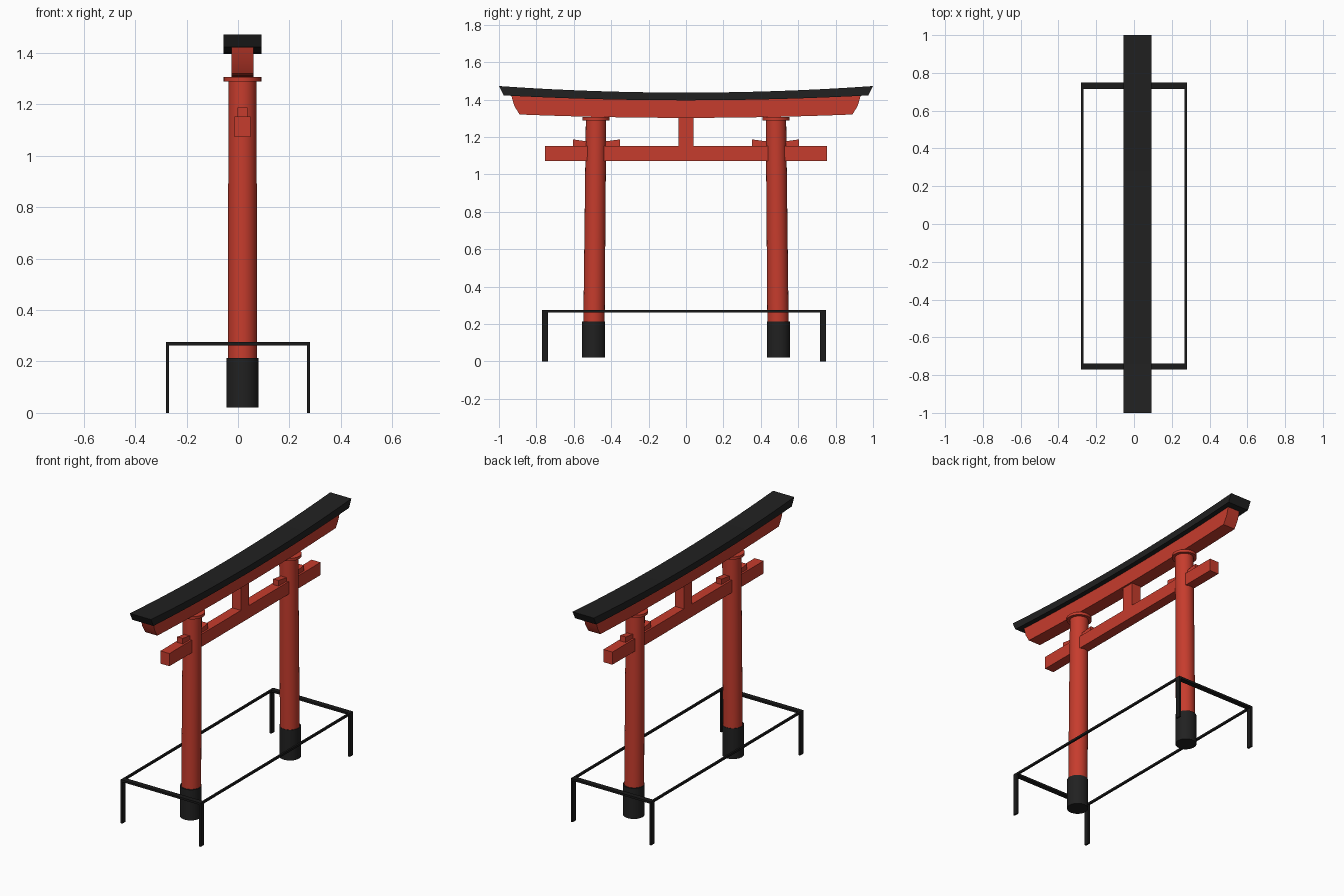
import bpy, bmesh, math
from mathutils import Vector

if "Cube" in bpy.data.objects:
    bpy.data.objects.remove(bpy.data.objects["Cube"])

CX = 0.0175  # the gate sits slightly off the frame's centre line


def material(name, rgb):
    m = bpy.data.materials.new(name)
    m.diffuse_color = (*rgb, 1)
    m.use_nodes = True
    m.node_tree.nodes["Principled BSDF"].inputs["Base Color"].default_value = m.diffuse_color
    return m


RED = material("vermilion_red", (0.565, 0.045, 0.026))
BLACK = material("soft_black", (0.0150, 0.0150, 0.0150))
IRON = material("iron_black", (0.010, 0.010, 0.010))


def finish(name, bm, mat, smooth=False):
    bmesh.ops.recalc_face_normals(bm, faces=bm.faces)
    me = bpy.data.meshes.new(name)
    bm.to_mesh(me)
    bm.free()
    me.materials.append(mat)
    ob = bpy.data.objects.new(name, me)
    bpy.context.collection.objects.link(ob)
    if smooth:
        bpy.ops.object.select_all(action='DESELECT')
        ob.select_set(True)
        bpy.context.view_layer.objects.active = ob
        bpy.ops.object.shade_smooth_by_angle(angle=math.radians(35))
    return ob


def plate(name, pts, x0, x1, mat, smooth=False):
    """Side profile of (y, z) points, extruded along x."""
    bm = bmesh.new()
    face = bm.faces.new([bm.verts.new((x0, y, z)) for y, z in pts])
    geo = bmesh.ops.extrude_face_region(bm, geom=[face])["geom"]
    verts = [v for v in geo if isinstance(v, bmesh.types.BMVert)]
    bmesh.ops.translate(bm, verts=verts, vec=(x1 - x0, 0, 0))
    return finish(name, bm, mat, smooth)


def box(name, x0, x1, y0, y1, z0, z1, mat):
    return plate(name, [(y0, z0), (y1, z0), (y1, z1), (y0, z1)], x0, x1, mat)


def column(name, y0, y1, z0, z1, r0, r1, mat):
    """Round column whose centre leans from y0 (bottom) to y1 (top)."""
    bm = bmesh.new()
    bmesh.ops.create_cone(bm, cap_ends=True, segments=40, radius1=r0, radius2=r1, depth=z1 - z0)
    for v in bm.verts:
        top = v.co.z > 0
        v.co += Vector((CX, y1 if top else y0, (z0 + z1) / 2))
    return finish(name, bm, mat, True)


def curve(half, z_mid, z_end, n=20):
    """Gently rising line of (y, z) points from -half to half."""
    ys = [half * (2 * i / n - 1) for i in range(n + 1)]
    return [(y, z_mid + (z_end - z_mid) * (y / half) ** 2) for y in ys]


# roof cap and the curved lintel below it
plate("roof_cap", curve(0.975, 1.396, 1.422) + curve(1.0, 1.437, 1.472)[::-1],
      -0.056, 0.092, BLACK, True)
plate("curved_lintel",
      curve(0.89, 1.302, 1.320) + [(0.918, 1.366)]
      + curve(0.935, 1.402, 1.424)[::-1] + [(-0.918, 1.366)],
      -0.025, 0.060, RED, True)

# tie beam and centre strut
box("tie_beam", -0.014, 0.049, -0.754, 0.754, 1.072, 1.152, RED)
box("centre_strut", -0.014, 0.049, -0.041, 0.041, 1.15, 1.31, RED)

# pillars with feet, collars and wedges
for side, s in (("left", -1), ("right", 1)):
    column(side + "_pillar", s * 0.492, s * 0.481, 0.19, 1.295, 0.057, 0.0545, RED)
    column(side + "_pillar_foot", s * 0.495, s * 0.495, 0.02, 0.213, 0.062, 0.062, BLACK)
    column(side + "_pillar_collar", s * 0.481, s * 0.481, 1.289, 1.306, 0.073, 0.073, RED)
    plate(side + "_wedge",
          [(s * y, z) for y, z in ((0.352, 1.15), (0.604, 1.15), (0.604, 1.187),
                                   (0.535, 1.177), (0.425, 1.177), (0.352, 1.187))],
          -0.002, 0.037, RED)

# thin guard frame: end hoops joined by long rails
YA, YB, W, T, H = -0.77, 0.748, 0.032, 0.012, 0.275
for end, y0 in (("front", YA), ("back", YB - W)):
    box(end + "_frame_bar", -0.28, 0.28, y0, y0 + W, H - 0.013, H, IRON)
    for side, x0 in (("left", -0.28), ("right", 0.28 - T)):
        box(f"{end}_{side}_frame_leg", x0, x0 + T, y0, y0 + W, 0, H - 0.013, IRON)
for side, x0 in (("left", -0.28), ("right", 0.28 - T)):
    box(side + "_frame_rail", x0, x0 + T, YA + W, YB - W, H - 0.013, H, IRON)
